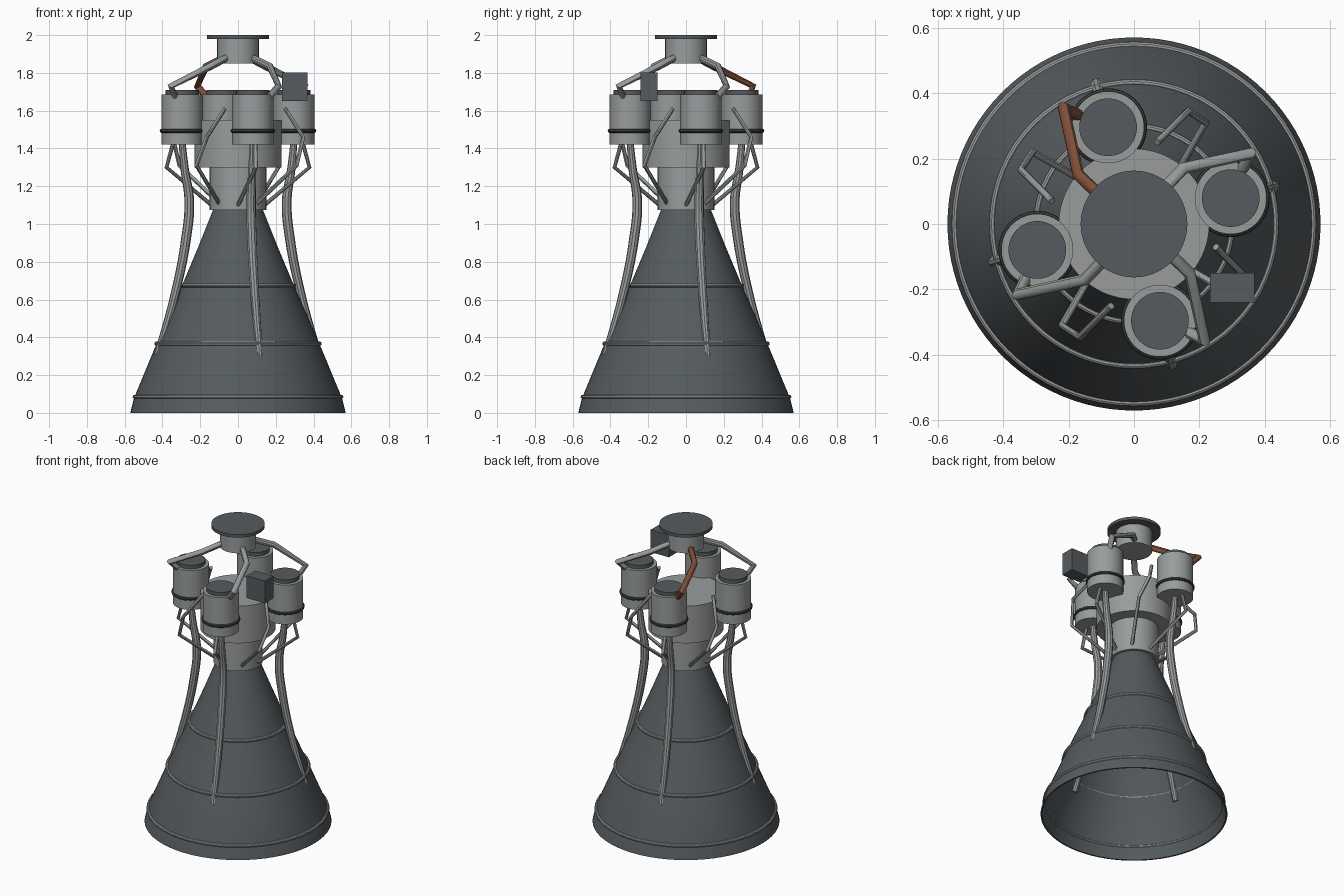
import bpy, bmesh, math
from mathutils import Matrix, Vector

if "Cube" in bpy.data.objects:
    bpy.data.objects.remove(bpy.data.objects["Cube"])


def material(name, r, g, b):
    m = bpy.data.materials.new(name)
    m.use_nodes = True
    m.diffuse_color = (r, g, b, 1)
    m.node_tree.nodes["Principled BSDF"].inputs["Base Color"].default_value = (r, g, b, 1)
    return m


STEEL = material("light steel", 0.32, 0.335, 0.335)
DARK = material("dark metal", 0.092, 0.105, 0.115)
BAND = material("black band", 0.05, 0.056, 0.06)
COPPER = material("copper", 0.21, 0.075, 0.04)


def add_object(name, mesh, mat):
    mesh.materials.clear()
    mesh.materials.append(mat)
    obj = bpy.data.objects.new(name, mesh)
    bpy.context.collection.objects.link(obj)
    bpy.ops.object.select_all(action="DESELECT")
    obj.select_set(True)
    bpy.context.view_layer.objects.active = obj
    bpy.ops.object.shade_smooth_by_angle(angle=math.radians(35))
    return obj


def lathe(name, profile, mat, at=(0, 0), closed=False, steps=64):
    """Spin a radius/height profile around a vertical axis."""
    bm = bmesh.new()
    verts = [bm.verts.new((r, 0, z)) for r, z in profile]
    pairs = list(zip(verts, verts[1:]))
    if closed:
        pairs.append((verts[-1], verts[0]))
    edges = [bm.edges.new(p) for p in pairs]
    bmesh.ops.spin(bm, geom=verts + edges, axis=(0, 0, 1), cent=(0, 0, 0),
                   angle=math.tau, steps=steps)
    bmesh.ops.remove_doubles(bm, verts=bm.verts, dist=1e-5)
    bmesh.ops.recalc_face_normals(bm, faces=bm.faces)
    bmesh.ops.translate(bm, verts=bm.verts, vec=(*at, 0))
    mesh = bpy.data.meshes.new(name)
    bm.to_mesh(mesh)
    bm.free()
    return add_object(name, mesh, mat)


def cylinder(name, radius, low, high, mat, at=(0, 0)):
    return lathe(name, [(0, low), (radius, low), (radius, high), (0, high)], mat, at)


def ring(name, radius, height, tube, mat, at=(0, 0)):
    section = [(radius + tube * math.cos(a), height + tube * math.sin(a))
               for a in (math.tau * i / 10 for i in range(10))]
    return lathe(name, section, mat, at, closed=True)


def pipe(name, points, radius, mat, turn=0, smooth=False, taper=None):
    """Round tube along a path, turned by quarter turns around the axis."""
    curve = bpy.data.curves.new(name, "CURVE")
    curve.dimensions = "3D"
    curve.bevel_depth = radius
    curve.bevel_resolution = 3
    curve.use_fill_caps = True
    spline = curve.splines.new("BEZIER")
    spline.bezier_points.add(len(points) - 1)
    spline.resolution_u = 8 if smooth else 1
    rot = Matrix.Rotation(turn, 3, "Z")
    for i, (bp, p) in enumerate(zip(spline.bezier_points, points)):
        bp.co = rot @ Vector(p)
        bp.handle_left_type = bp.handle_right_type = "AUTO" if smooth else "VECTOR"
        bp.radius = taper[i] if taper else 1
    helper = bpy.data.objects.new(name + " path", curve)
    bpy.context.collection.objects.link(helper)
    bpy.context.view_layer.update()
    graph = bpy.context.evaluated_depsgraph_get()
    mesh = bpy.data.meshes.new_from_object(helper.evaluated_get(graph))
    bpy.data.objects.remove(helper)
    return add_object(name, mesh, mat)


def polar(radius, degrees, z):
    a = math.radians(degrees)
    return (radius * math.cos(a), radius * math.sin(a), z)


# Bell nozzle: thin open shell with stiffening hoops
outer = [(0.57, 0), (0.55, 0.08), (0.434, 0.36), (0.365, 0.52), (0.298, 0.67),
         (0.21, 0.88), (0.13, 1.08)]
inner = [(r - 0.01, z) for r, z in reversed(outer)]
lathe("nozzle_bell", outer + inner, DARK, closed=True, steps=96)
for r, z in ((0.547, 0.085), (0.432, 0.367), (0.297, 0.675)):
    ring("nozzle_hoop", r, z, 0.011, STEEL)

# Throat and combustion chamber
cylinder("throat", 0.15, 1.075, 1.30, STEEL)
cylinder("combustion_chamber", 0.23, 1.30, 1.55, STEEL)

# Gimbal mount
cylinder("gimbal_block", 0.11, 1.85, 1.985, STEEL)
cylinder("gimbal_plate", 0.163, 1.98, 2.0, DARK)

# Four pumps with their plumbing
duct = [polar(r, 15, z) for r, z in
        ((0.306, 1.43), (0.292, 1.29), (0.267, 1.12), (0.285, 0.92), (0.345, 0.63), (0.443, 0.30))]
feed = [polar(0.355, 15, 1.43), polar(0.39, 14, 1.30), polar(0.14, 0, 1.10)]
side = [(0.07, 0.25, 1.61), (0.165, 0.345, 1.46), (0.22, 0.31, 1.31), (0.1, 0.1, 1.11)]
arm = [(0.06, 0.075, 1.88), (0.15, 0.17, 1.832), (0.355, 0.215, 1.73), (0.325, 0.155, 1.66)]
for i in range(4):
    turn = i * math.pi / 2
    x, y, _ = polar(0.306, 15 + 90 * i, 0)
    cylinder("pump_body", 0.11, 1.42, 1.685, STEEL, (x, y))
    cylinder("pump_cap", 0.088, 1.68, 1.71, DARK, (x, y))
    ring("pump_band", 0.108, 1.493, 0.011, BAND, (x, y))
    pipe("exhaust_duct", duct, 0.026, STEEL, turn, True, (0.7, 0.85, 1, 1, 0.9, 0.7))
    pipe("feed_pipe", feed, 0.011, STEEL, turn)
    pipe("side_pipe", side, 0.011, STEEL, turn)
    pipe("gimbal_arm", arm, 0.019, COPPER if i == 1 else STEEL, turn)

# Control box
bm = bmesh.new()
bmesh.ops.create_cube(bm, size=1)
bmesh.ops.scale(bm, vec=(0.135, 0.09, 0.15), verts=bm.verts)
bmesh.ops.translate(bm, vec=(0.30, -0.195, 1.727), verts=bm.verts)
box = bpy.data.meshes.new("control_box")
bm.to_mesh(box)
bm.free()
add_object("control_box", box, DARK)
